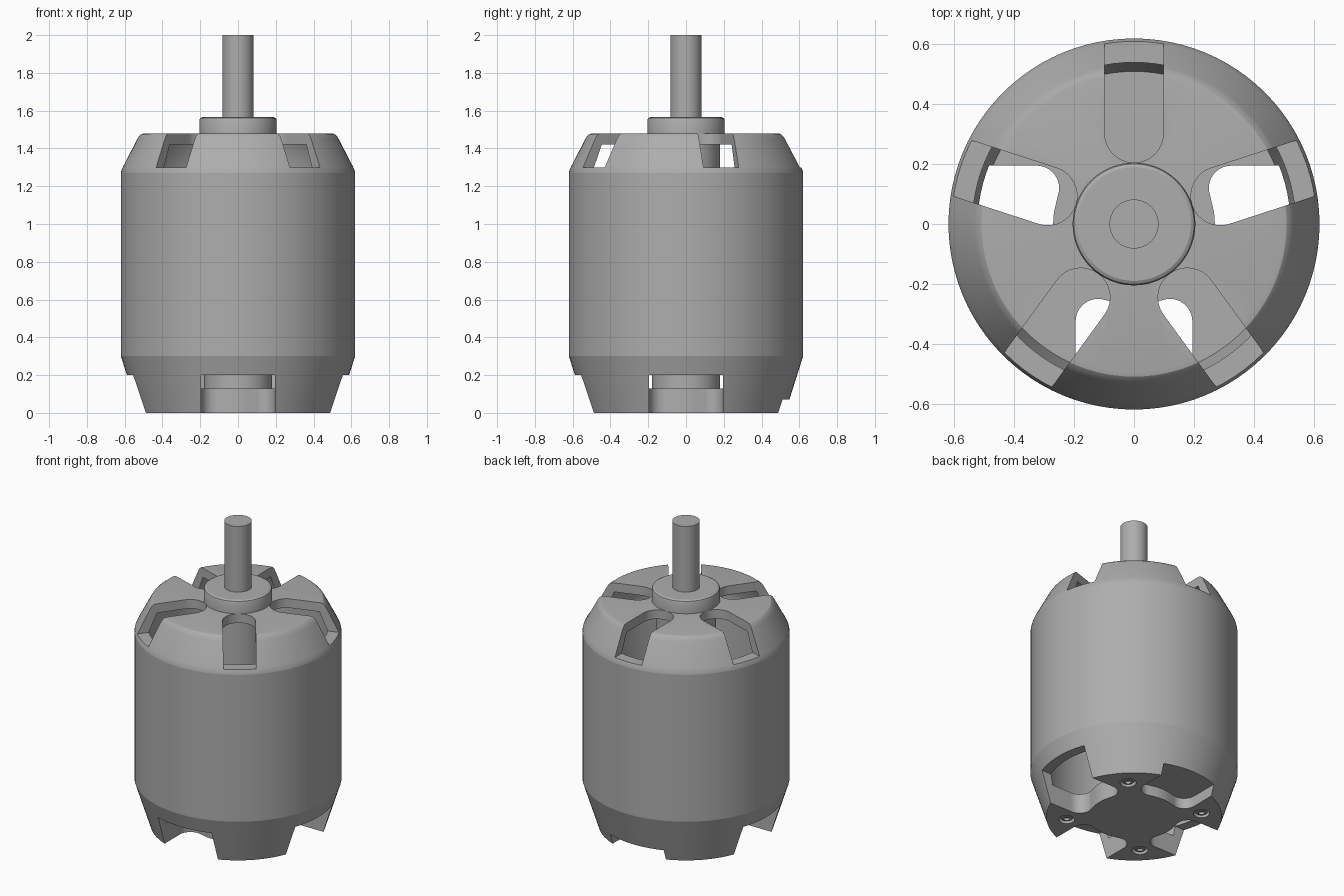
import bpy, bmesh
from math import radians, cos, sin
from mathutils import Matrix, Vector

old = bpy.data.objects.get("Cube")
if old:
    bpy.data.objects.remove(old, do_unlink=True)

metal = bpy.data.materials.new("grey metal")
metal.use_nodes = True
colour = (0.42, 0.42, 0.42, 1)
metal.diffuse_color = colour
metal.node_tree.nodes["Principled BSDF"].inputs["Base Color"].default_value = colour


def make(name, bm):
    bmesh.ops.remove_doubles(bm, verts=bm.verts, dist=1e-5)
    bmesh.ops.recalc_face_normals(bm, faces=bm.faces)
    mesh = bpy.data.meshes.new(name)
    bm.to_mesh(mesh)
    bm.free()
    ob = bpy.data.objects.new(name, mesh)
    bpy.context.collection.objects.link(ob)
    mesh.materials.append(metal)
    return ob


def lathe(name, profile, at=(0, 0), steps=96):
    """Spin an (r, z) profile; profiles that miss the axis become rings."""
    bm = bmesh.new()
    vs = [bm.verts.new((r, 0, z)) for r, z in profile]
    edges = [bm.edges.new(p) for p in zip(vs, vs[1:])]
    if profile[0][0] > 0:
        edges.append(bm.edges.new((vs[-1], vs[0])))
    bmesh.ops.spin(bm, geom=vs + edges, axis=(0, 0, 1), cent=(0, 0, 0),
                   angle=radians(360), steps=steps)
    bmesh.ops.translate(bm, verts=bm.verts, vec=(at[0], at[1], 0))
    return make(name, bm)


def prism(name, outline, z0, z1, angle):
    """Extrude an outline that points along +x, then turn it about z."""
    bm = bmesh.new()
    face = bm.faces.new([bm.verts.new((x, y, z0)) for x, y in outline])
    top = bmesh.ops.extrude_face_region(bm, geom=[face])["geom"]
    bmesh.ops.translate(bm, vec=(0, 0, z1 - z0),
                        verts=[v for v in top if isinstance(v, bmesh.types.BMVert)])
    bmesh.ops.rotate(bm, verts=bm.verts, matrix=Matrix.Rotation(radians(angle), 3, 'Z'))
    return make(name, bm)


def boolean(ob, cutter, operation='DIFFERENCE'):
    mod = ob.modifiers.new("cut", 'BOOLEAN')
    mod.operation, mod.object, mod.solver = operation, cutter, 'EXACT'
    bpy.context.view_layer.objects.active = ob
    bpy.ops.object.modifier_apply(modifier=mod.name)
    bpy.data.objects.remove(cutter, do_unlink=True)


def arc(cx, cy, r, a0, a1, n=10):
    steps = [radians(a0 + (a1 - a0) * i / n) for i in range(n + 1)]
    return [(cx + r * cos(a), cy + r * sin(a)) for a in steps]


# Outer can
can = lathe("can", [(0.62, 0.3), (0.62, 1.27), (0.54, 1.27), (0.54, 0.3)])

# Vented top cap: five slots with round inner ends
top_cap = lathe("top_cap", [
    (0, 1.48), (0.495, 1.48), (0.51, 1.477), (0.523, 1.466), (0.533, 1.45),
    (0.608, 1.305), (0.617, 1.285), (0.62, 1.27), (0.54, 1.27), (0.54, 1.3),
    (0.49, 1.42), (0, 1.42)])
top_slot = [(0.8, 0.098)] + arc(0.303, 0, 0.098, 90, 270, 16) + [(0.8, -0.098)]
for i in range(5):
    boolean(top_cap, prism("top_slot", top_slot, 1.3, 1.6, 90 + 72 * i))

# Tapered base: four wide slots leave a cross of arms round the hub
base = lathe("base", [(0, 0), (0.525, 0), (0.62, 0.3), (0.54, 0.3),
                      (0.51, 0.13), (0, 0.13)])
half = 0.195
base_slot = ([(0.8, half)] + arc(0.325, half - 0.075, 0.075, 90, 200)
             + arc(0, 0, 0.27, 9, -9, 6)
             + arc(0.325, 0.075 - half, 0.075, 160, 270) + [(0.8, -half)])
for i in range(4):
    height = 0.07 if i == 1 else 0.2      # the back slot is a shallow pocket
    boolean(base, prism("base_slot", base_slot, -0.1, height, 90 * i))

# Screws sunk in the four arms
for i in range(4):
    a = radians(45 + 90 * i)
    at = (0.405 * cos(a), 0.405 * sin(a))
    boolean(base, lathe("screw_hole", [(0, -0.02), (0.048, -0.02), (0.048, 0.03), (0, 0.03)],
                        at, 24))
    lathe("screw", [(0, 0.02), (0.016, 0.02), (0.018, 0.004), (0.03, 0.006),
                    (0.038, 0.014), (0.04, 0.032), (0, 0.032)], at, 24)

# Inner bearing tube, collar and shaft
lathe("bearing_tube", [(0, 0.12), (0.18, 0.12), (0.18, 1.43), (0, 1.43)])
lathe("collar", [(0, 1.47), (0.205, 1.47), (0.205, 1.55), (0.201, 1.56),
                 (0.19, 1.566), (0, 1.566)])
lathe("shaft", [(0, 1.5), (0.082, 1.5), (0.082, 2.0), (0, 2.0)], steps=48)

# Smooth round surfaces, crisp edges
bpy.ops.object.select_all(action='DESELECT')
for ob in bpy.context.scene.objects:
    if ob.type == 'MESH' and metal.name in ob.data.materials:
        ob.select_set(True)
        bpy.context.view_layer.objects.active = ob
bpy.ops.object.shade_smooth_by_angle(angle=radians(25))
